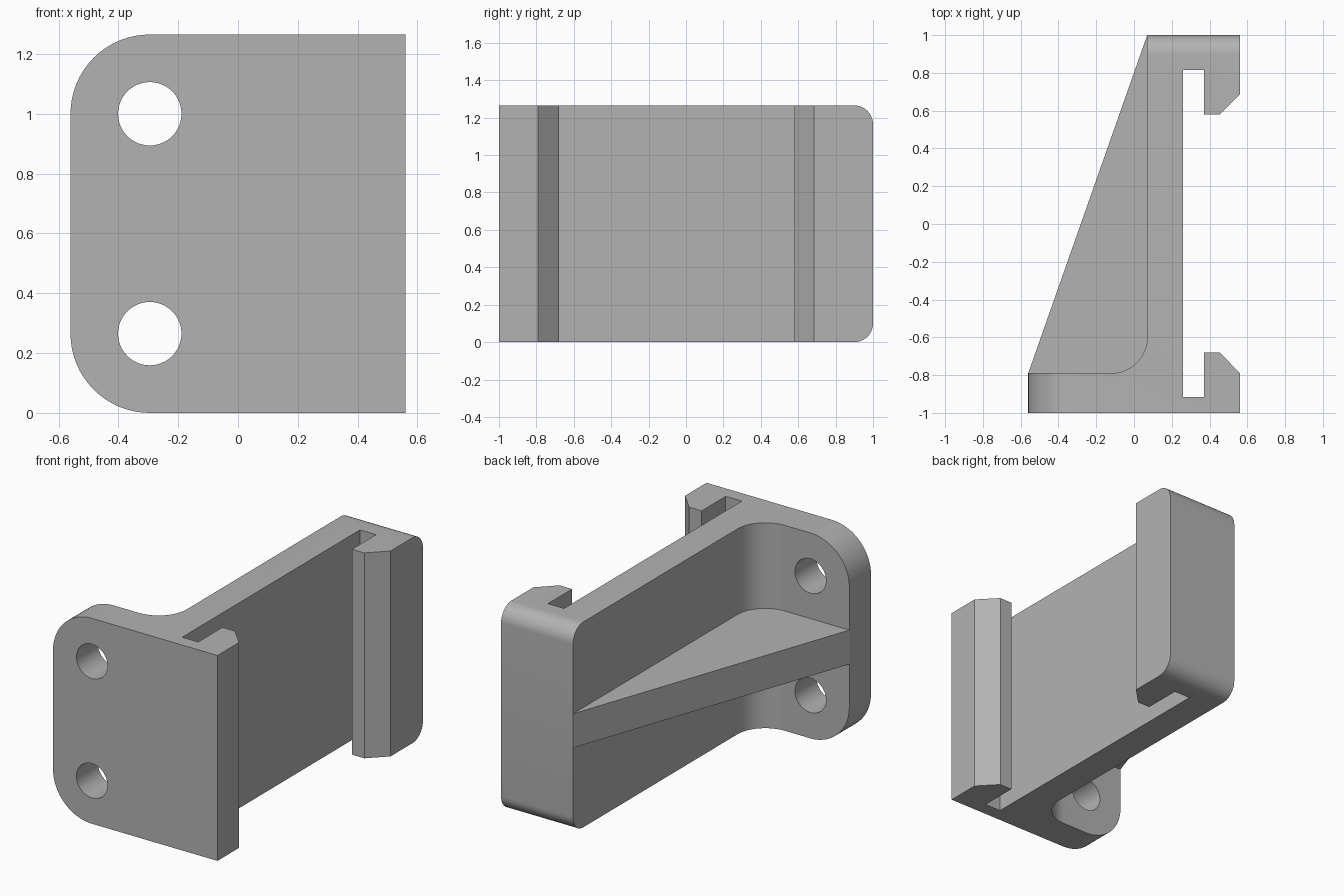
import bpy, bmesh, math
from mathutils import Vector, Matrix

cube = bpy.data.objects.get("Cube")
if cube:
    bpy.data.objects.remove(cube, do_unlink=True)

H = 1.265          # height of the bracket
CORNER = 0.265     # mounting plate corner radius, also the hole inset
FILLET = 0.19      # inner fillet between plate and web

grey = bpy.data.materials.new("plain grey")
grey.use_nodes = True
colour = (0.45, 0.45, 0.45, 1)
grey.diffuse_color = colour
grey.node_tree.nodes["Principled BSDF"].inputs["Base Color"].default_value = colour


def prism(bm, outline, z0, z1):
    """Extrude an outline in x and y from z0 up to z1."""
    face = bm.faces.new([bm.verts.new((x, y, z0)) for x, y in outline])
    up = bmesh.ops.extrude_face_region(bm, geom=[face])["geom"]
    verts = [v for v in up if isinstance(v, bmesh.types.BMVert)]
    bmesh.ops.translate(bm, verts=verts, vec=(0, 0, z1 - z0))
    bmesh.ops.recalc_face_normals(bm, faces=bm.faces)


def round_edges(bm, test, radius, segments):
    """Round the horizontal edges whose midpoint passes the test."""
    picked = []
    for e in bm.edges:
        a, b = (v.co for v in e.verts)
        if abs(a.z - b.z) < 1e-4 and test((a + b) / 2):
            picked.append(e)
    bmesh.ops.bevel(bm, geom=picked, offset=radius, offset_type='OFFSET',
                    segments=segments, profile=0.5, affect='EDGES',
                    clamp_overlap=False)


def add_object(name, bm):
    mesh = bpy.data.meshes.new(name)
    bm.to_mesh(mesh)
    bm.free()
    mesh.materials.append(grey)
    obj = bpy.data.objects.new(name, mesh)
    bpy.context.collection.objects.link(obj)
    return obj


# Bracket: plate, web and the two clip hooks share one outline
centre = Vector((0.07 - FILLET, -0.79 + FILLET))
arc = [(centre.x + FILLET * math.cos(t), centre.y + FILLET * math.sin(t))
       for t in (-math.pi / 2 * i / 12 for i in range(13))]
outline = [
    (-0.56, -1), (0.56, -1), (0.56, -0.79), (0.455, -0.68), (0.37, -0.68),
    (0.37, -0.915), (0.26, -0.915), (0.26, 0.815), (0.37, 0.815),
    (0.37, 0.58), (0.455, 0.58), (0.56, 0.685), (0.56, 1), (0.07, 1),
] + arc + [(-0.56, -0.79)]
bm = bmesh.new()
prism(bm, outline, 0, H)
round_edges(bm, lambda m: m.x < -0.555, CORNER, 16)
round_edges(bm, lambda m: m.y > 0.995, 0.1, 10)
bracket = add_object("bracket", bm)

# Screw holes through the mounting plate
bm = bmesh.new()
for z in (CORNER, H - CORNER):
    place = Matrix.Translation((-0.56 + CORNER, -0.9, z)) @ Matrix.Rotation(math.pi / 2, 4, 'X')
    bmesh.ops.create_cone(bm, cap_ends=True, segments=48, radius1=0.106,
                          radius2=0.106, depth=0.5, matrix=place)
cutter = add_object("hole_cutter", bm)
cutter.hide_render = True
cut = bracket.modifiers.new("holes", 'BOOLEAN')
cut.operation = 'DIFFERENCE'
cut.solver = 'EXACT'
cut.object = cutter
bpy.context.view_layer.objects.active = bracket
bpy.ops.object.modifier_apply(modifier=cut.name)
bpy.data.objects.remove(cutter, do_unlink=True)

# Triangular rib, sunk a little into the plate and the web
bm = bmesh.new()
prism(bm, [(0.07, 1), (-0.56, -0.79), (-0.5, -0.85), (0.12, -0.85), (0.12, 0.95)],
      H / 2 - 0.105, H / 2 + 0.105)
rib = add_object("rib", bm)

bpy.ops.object.select_all(action='DESELECT')
bracket.select_set(True)
bpy.ops.object.shade_smooth_by_angle(angle=math.radians(30))
